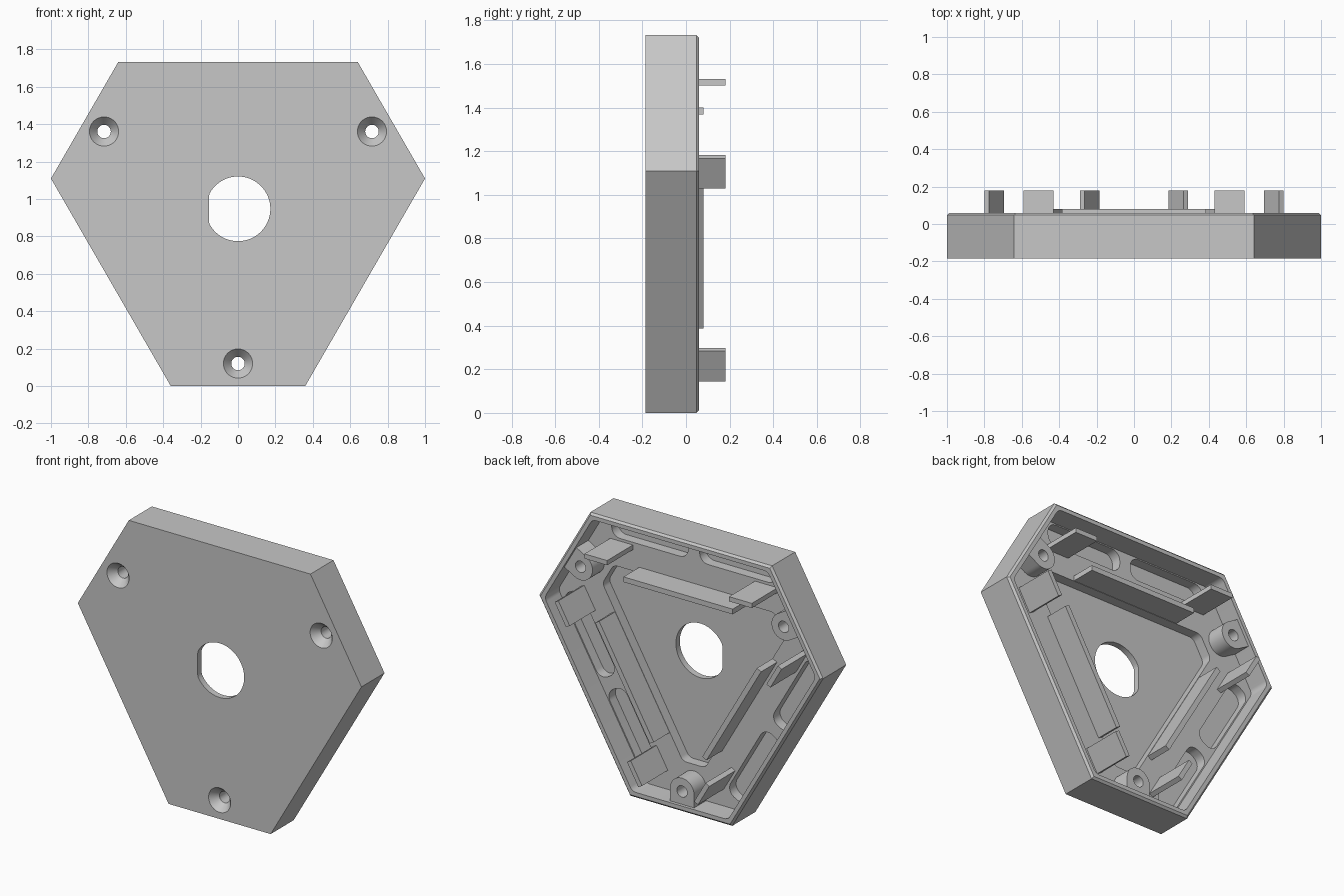
import bpy, bmesh
from math import sin, cos, tan, pi, radians, atan2
from mathutils import Vector

cube = bpy.data.objects.get("Cube")
if cube:
    bpy.data.objects.remove(cube, do_unlink=True)

# Main sizes: distances from the centre to the long and short sides, and depths
LONG, SHORT = 0.785, 0.947
FRONT, FLOOR, LEDGE, RIM = -0.185, -0.145, -0.08, 0.06
SCREW = 0.827
TURNS = [radians(a) for a in (0, 120, 240)]

grey = bpy.data.materials.new("light_grey_plastic")
grey.use_nodes = True
colour = (0.57, 0.57, 0.57, 1)
grey.diffuse_color = colour
grey.node_tree.nodes["Principled BSDF"].inputs["Base Color"].default_value = colour


def turn(points, angle):
    c, s = cos(angle), sin(angle)
    return [(x * c - z * s, x * s + z * c) for x, z in points]


def hexagon(long, short):
    """Six-sided outline with alternating long and short sides."""
    half = (short - long * cos(pi / 3)) / sin(pi / 3)
    side = [(half, long), (-half, long)]
    return [p for a in TURNS for p in turn(side, a)]


def rectangle(x0, x1, z0, z1):
    return [(x0, z0), (x1, z0), (x1, z1), (x0, z1)]


def circle(radius, cx=0, cz=0, count=48):
    return [(cx + radius * cos(2 * pi * i / count),
             cz + radius * sin(2 * pi * i / count)) for i in range(count)]


def rounded(points, radius, steps=8):
    """Round the corners of a counter-clockwise convex outline."""
    result = []
    for i, p in enumerate(points):
        p = Vector(p)
        before = (Vector(points[i - 1]) - p).normalized()
        after = (Vector(points[(i + 1) % len(points)]) - p).normalized()
        half = before.angle(after) / 2
        centre = p + (before + after).normalized() * radius / sin(half)
        start = atan2(before.x, -before.y)
        for k in range(steps + 1):
            a = start + (pi - 2 * half) * k / steps
            result.append((centre.x + radius * cos(a), centre.y + radius * sin(a)))
    return result


def loft(name, *sections):
    """Solid through outlines, each given as (points, depth along y)."""
    bm = bmesh.new()
    rings = [[bm.verts.new((x, y, z + SHORT)) for x, z in pts] for pts, y in sections]
    for a, b in zip(rings, rings[1:]):
        for i in range(len(a)):
            bm.faces.new((a[i - 1], a[i], b[i], b[i - 1]))
    bm.faces.new(rings[0])
    bm.faces.new(rings[-1])
    bmesh.ops.recalc_face_normals(bm, faces=bm.faces)
    mesh = bpy.data.meshes.new(name)
    bm.to_mesh(mesh)
    bm.free()
    mesh.materials.append(grey)
    obj = bpy.data.objects.new(name, mesh)
    bpy.context.collection.objects.link(obj)
    return obj


def prism(name, points, y0, y1):
    return loft(name, (points, y0), (points, y1))


def combine(target, tool, operation):
    tool.hide_render = True
    mod = target.modifiers.new("shape", "BOOLEAN")
    mod.operation, mod.solver, mod.object = operation, "EXACT", tool
    bpy.context.view_layer.objects.active = target
    bpy.ops.object.modifier_apply(modifier=mod.name)
    bpy.data.objects.remove(tool, do_unlink=True)


# Case shell with a chamfered back edge
outline = hexagon(LONG, SHORT)
edge = hexagon(LONG - 0.013, SHORT - 0.013)
case = loft("case", (outline, FRONT), (outline, RIM - 0.013), (edge, RIM))

# Open back, down to the ledge, then the deeper middle floor
inside = rounded(hexagon(LONG - 0.038, SHORT - 0.038), 0.05)
combine(case, prism("inside", inside, LEDGE, 0.2), "DIFFERENCE")
middle = rounded(hexagon(0.418, 0.70), 0.05)
combine(case, prism("middle", middle, FLOOR, 0.2), "DIFFERENCE")

# Two pockets with rounded ends behind each long wall
for a in TURNS:
    for x0, x1 in ((0.04, 0.58), (-0.58, -0.04)):
        pocket = rounded(rectangle(x0, x1, 0.60, 0.74), 0.06)
        combine(case, prism("pocket", turn(pocket, a), FLOOR, 0.2), "DIFFERENCE")

# Screw bosses joined to the short walls, with countersunk holes
for a in TURNS:
    arch = [(0.085 * cos(pi * i / 24), 0.085 * sin(pi * i / 24) - SCREW) for i in range(25)]
    arch += [(-0.085, 0.02 - SHORT), (0.085, 0.02 - SHORT)]
    combine(case, prism("boss", turn(arch, a), LEDGE - 0.03, RIM - 0.02), "UNION")
for a in TURNS:
    wide = turn(circle(0.078, 0, -SCREW), a)
    narrow = turn(circle(0.036, 0, -SCREW), a)
    top = turn(circle(0.0822, 0, -SCREW), a)
    hole = loft("screw_hole", (top, FRONT - 0.005), (wide, FRONT),
                (narrow, FRONT + 0.05), (narrow, 0.2))
    combine(case, hole, "DIFFERENCE")

# Central round hole with one flat side
opening = [(max(x, -0.155), z) for x, z in circle(0.173, count=64)
           if x > -0.155 or abs(z) > 0.065]
combine(case, prism("opening", opening, -0.3, 0.2), "DIFFERENCE")

# Low retaining rails and taller clip posts along each long side
for n, a in enumerate(TURNS, 1):
    rail = turn(rectangle(-0.385, 0.385, 0.42, 0.453), a)
    prism(f"retaining_rail_{n}", rail, LEDGE - 0.01, 0.08)
    for label, x0, x1 in (("left", 0.43, 0.59), ("right", -0.59, -0.43)):
        post = turn(rectangle(x0, x1, 0.553, 0.583), a)
        prism(f"clip_post_{n}_{label}", post, LEDGE - 0.01, 0.18)

# Smooth the round walls while keeping the edges sharp
bpy.ops.object.select_all(action="DESELECT")
case.select_set(True)
bpy.context.view_layer.objects.active = case
bpy.ops.object.shade_smooth_by_angle(angle=radians(30))
